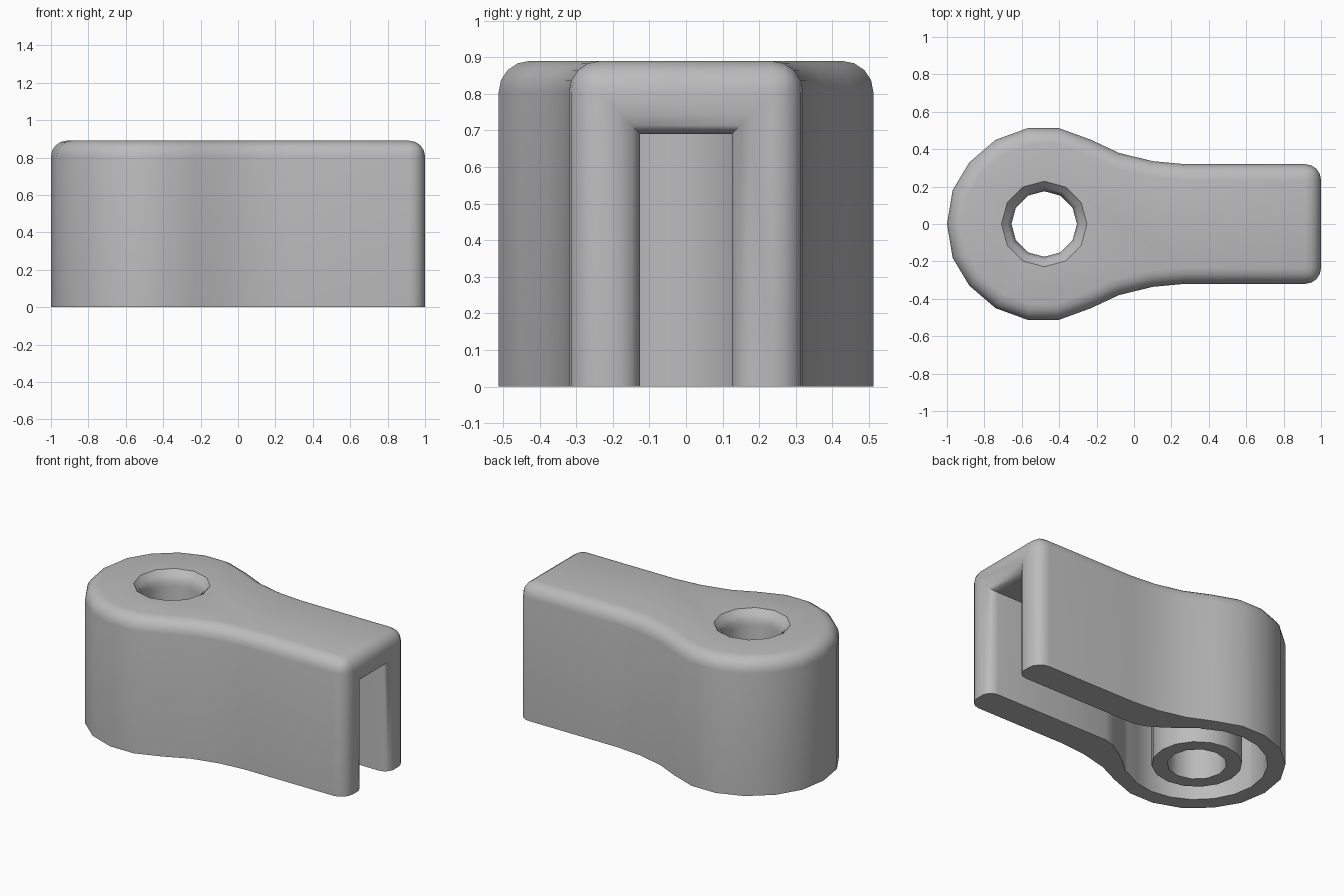
import bpy, bmesh, math

if "Cube" in bpy.data.objects:
    bpy.data.objects.remove(bpy.data.objects["Cube"], do_unlink=True)

TOP, CEILING, HUB = 0.89, 0.69, -0.48

grey = bpy.data.materials.new("plain grey")
grey.use_nodes = True
grey.diffuse_color = (0.5, 0.5, 0.5, 1)
grey.node_tree.nodes["Principled BSDF"].inputs["Base Color"].default_value = (0.5, 0.5, 0.5, 1)


def loft(name, rings, round_edges=None, radius=0.0):
    """Skin a closed solid through rings of points, optionally rounding chosen edges."""
    bm = bmesh.new()
    loops = [[bm.verts.new(p) for p in ring] for ring in rings]
    for a, b in zip(loops, loops[1:]):
        for i in range(len(a)):
            j = (i + 1) % len(a)
            bm.faces.new((a[i], a[j], b[j], b[i]))
    bm.faces.new(loops[0][::-1])
    bm.faces.new(loops[-1])
    bmesh.ops.recalc_face_normals(bm, faces=bm.faces)
    if round_edges:
        edges = [e for e in bm.edges if round_edges(e)]
        bmesh.ops.bevel(bm, geom=edges, offset=radius, segments=4, profile=0.5,
                        affect='EDGES', clamp_overlap=True)
    mesh = bpy.data.meshes.new(name)
    bm.to_mesh(mesh)
    bm.free()
    mesh.materials.append(grey)
    obj = bpy.data.objects.new(name, mesh)
    bpy.context.collection.objects.link(obj)
    return obj


def mirrored(half):
    """Close a half outline by mirroring it across y = 0."""
    return half + [(x, -y) for x, y in reversed(half) if y > 0]


def prism(outline, low, high):
    return [[(x, y, z) for x, y in outline] for z in (low, high)]


def circle(r, z, sides):
    return [(HUB + r * math.cos(math.tau * i / sides),
             r * math.sin(math.tau * i / sides), z) for i in range(sides)]


def combine(target, tool, operation):
    mod = target.modifiers.new(operation.lower(), 'BOOLEAN')
    mod.operation, mod.solver, mod.object = operation, 'EXACT', tool
    bpy.context.view_layer.objects.active = target
    bpy.ops.object.modifier_apply(modifier=mod.name)
    bpy.data.objects.remove(tool, do_unlink=True)


# Outer shell: round head flowing into a straight arm, with rounded rim and end
outline = mirrored([(-1, 0), (-.97, .18), (-.88, .33), (-.74, .45), (-.57, .512),
                    (-.40, .512), (-.23, .45), (-.08, .38), (.10, .336), (.27, .32), (1, .32)])


def rim_or_end(e):
    a, b = (v.co for v in e.verts)
    on_rim = min(a.z, b.z) > TOP - .01
    end_corner = min(a.x, b.x) > .99 and abs(a.y - b.y) < .01
    return on_rim or end_corner


body = loft("lever_body", prism(outline, 0, TOP), rim_or_end, .085)

# Hollow inside: round pocket narrowing into the arm channel
arc = [(HUB + .415 * math.cos(math.radians(a)), .415 * math.sin(math.radians(a)))
       for a in range(180, 50, -18)]
pocket = mirrored(arc + [(-.217, .335), (-.12, .25), (-.035, .19), (.04, .145),
                         (.11, .125), (.5, .125)])
combine(body, loft("pocket_cutter", prism(pocket, -.1, CEILING)), 'DIFFERENCE')

# Arm channel, flaring at the open end
rings = []
for x, flare in ((.45, 0), (.935, 0), (.965, .008), (.985, .024), (1.002, .057), (1.1, .057)):
    w, h = .125 + flare, CEILING + flare
    rings.append([(x, -w, -.1), (x, w, -.1), (x, w, h), (x, -w, h)])
combine(body, loft("channel_cutter", rings), 'DIFFERENCE')

# Tubular boss around the hole
combine(body, loft("boss", [circle(.265, z, 16) for z in (0, CEILING + .06)]), 'UNION')

# Through hole with a softened mouth
hole = [(.175, -.1), (.175, .80), (.181, .835), (.197, .865), (.225, .885), (.235, .90)]
combine(body, loft("hole_cutter", [circle(r, z, 12) for r, z in hole]), 'DIFFERENCE')

# Smooth shading with sharp creases
bpy.ops.object.select_all(action='DESELECT')
body.select_set(True)
bpy.context.view_layer.objects.active = body
bpy.ops.object.shade_smooth_by_angle(angle=math.radians(40))
